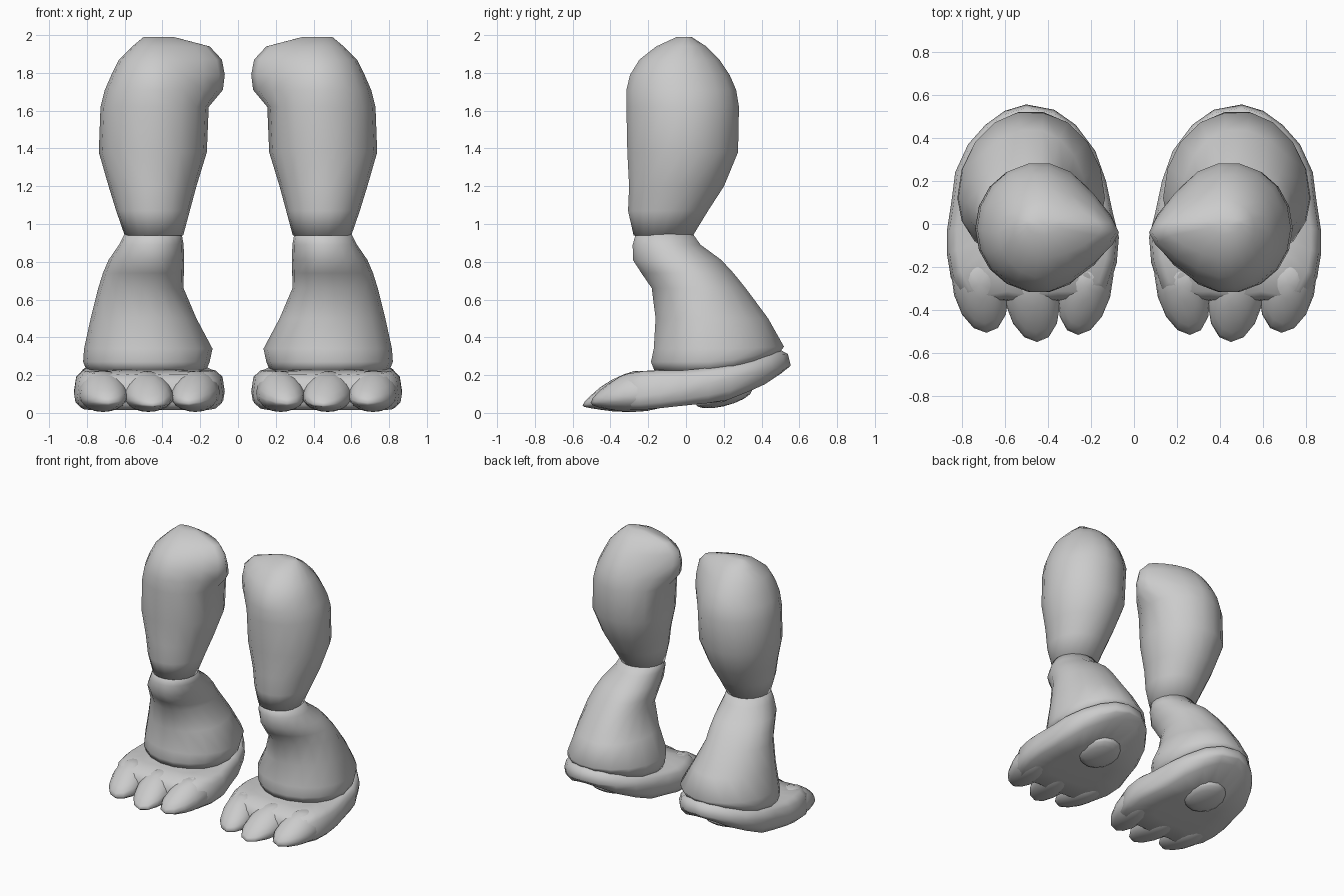
import bpy, bmesh, math


def finish(name, bm):
    """Turn a bmesh into a smooth object mirrored to the other leg."""
    bmesh.ops.recalc_face_normals(bm, faces=bm.faces)
    for f in bm.faces:
        f.smooth = True
    me = bpy.data.meshes.new(name)
    bm.to_mesh(me)
    bm.free()
    ob = bpy.data.objects.new(name, me)
    bpy.context.collection.objects.link(ob)
    ob.modifiers.new("mirror", 'MIRROR').use_mirror_merge = False
    return ob


def loft(name, rings):
    """Skin a list of equal-length point rings, with capped ends."""
    bm = bmesh.new()
    rows = [[bm.verts.new(p) for p in r] for r in rings]
    n = len(rows[0])
    for a, b in zip(rows, rows[1:]):
        for i in range(n):
            j = (i + 1) % n
            bm.faces.new((a[i], a[j], b[j], b[i]))
    for row in (rows[0], rows[-1]):
        mid = bm.verts.new(sum((v.co for v in row), row[0].co * 0) / n)
        for i in range(n):
            bm.faces.new((row[i], row[(i + 1) % n], mid))
    return finish(name, bm)


def ring(z, x0, x1, y0, y1, cx, cy, power=2.0, lift=0.0, n=18):
    """Lopsided oval; power shapes the inner (-x) half, lift raises the back."""
    pts = []
    for i in range(n):
        a = 2 * math.pi * i / n
        c, s = math.cos(a), math.sin(a)
        e = 2 / power if c < -1e-6 else 1
        c, s = math.copysign(abs(c) ** e, c), math.copysign(abs(s) ** e, s)
        x = cx + c * (x1 - cx if c > 0 else cx - x0)
        y = cy + s * (y1 - cy if s > 0 else cy - y0)
        pts.append((x, y, z + lift * max(0, y - 0.2) / 0.3))
    return pts


def interp(table, y):
    if y <= table[0][0]:
        return table[0][1]
    for (a, p), (b, q) in zip(table, table[1:]):
        if y <= b:
            return p + (q - p) * (y - a) / (b - a)
    return table[-1][1]


# Shins, with the knob on the inner side of the knee
loft("shin", [
    ring(0.94, 0.29, 0.60, -0.28, 0.04, 0.45, -0.12),
    ring(1.07, 0.255, 0.645, -0.31, 0.12, 0.45, -0.09),
    ring(1.20, 0.22, 0.685, -0.305, 0.205, 0.45, -0.05),
    ring(1.38, 0.165, 0.737, -0.315, 0.28, 0.45, -0.02),
    ring(1.62, 0.155, 0.728, -0.32, 0.285, 0.44, -0.02),
    ring(1.71, 0.08, 0.705, -0.32, 0.27, 0.43, -0.03, 1.5),
    ring(1.79, 0.07, 0.67, -0.30, 0.235, 0.42, -0.04, 1.4),
    ring(1.87, 0.085, 0.63, -0.25, 0.18, 0.42, -0.04, 1.4),
    ring(1.94, 0.15, 0.56, -0.16, 0.11, 0.42, -0.02, 1.5),
    ring(1.99, 0.34, 0.50, -0.05, 0.03, 0.43, 0.0),
])

# Lower legs flaring back to the heel
loft("lower_leg", [
    ring(0.22, 0.17, 0.80, -0.17, 0.49, 0.48, 0.12, lift=0.09),
    ring(0.27, 0.15, 0.82, -0.19, 0.51, 0.48, 0.12, lift=0.06),
    ring(0.34, 0.135, 0.815, -0.175, 0.525, 0.48, 0.12, lift=0.01),
    ring(0.50, 0.22, 0.78, -0.165, 0.44, 0.47, 0.10),
    ring(0.66, 0.288, 0.74, -0.185, 0.32, 0.46, 0.07),
    ring(0.74, 0.287, 0.715, -0.24, 0.255, 0.45, 0.03),
    ring(0.81, 0.285, 0.685, -0.285, 0.19, 0.45, -0.03),
    ring(0.89, 0.288, 0.63, -0.285, 0.08, 0.45, -0.10),
    ring(0.96, 0.30, 0.595, -0.265, 0.03, 0.445, -0.12),
])

# Feet: outline scaled about its centre at several heights
outline = [(0.07, -0.06), (0.08, -0.18), (0.12, -0.31), (0.21, -0.36), (0.34, -0.36),
           (0.48, -0.38), (0.60, -0.36), (0.72, -0.38), (0.80, -0.35), (0.85, -0.25),
           (0.868, -0.14), (0.868, -0.03), (0.845, 0.12), (0.83, 0.24), (0.77, 0.37),
           (0.69, 0.46), (0.60, 0.525), (0.50, 0.555), (0.37, 0.53), (0.27, 0.46),
           (0.18, 0.34), (0.13, 0.20), (0.10, 0.06)]
sole = [(-0.55, 0.01), (-0.2, 0.018), (0.0, 0.04), (0.2, 0.06), (0.4, 0.14), (0.55, 0.24)]
edge = [(-0.55, 0.07), (-0.2, 0.09), (0.0, 0.125), (0.3, 0.20), (0.55, 0.25)]
top = [(-0.55, 0.08), (-0.47, 0.14), (-0.36, 0.19), (-0.26, 0.222), (0.0, 0.225),
       (0.3, 0.26), (0.5, 0.34)]


def foot_ring(scale, table, mix=1.0):
    pts = []
    for x, y in outline:
        px, py = 0.48 + (x - 0.48) * scale, 0.03 + (y - 0.03) * scale
        z = interp(table, py) * mix + interp(edge, py) * (1 - mix)
        pts.append((px, py, z))
    return pts


loft("foot", [foot_ring(0.5, sole), foot_ring(0.9, sole), foot_ring(0.98, sole, 0.6),
              foot_ring(1.0, edge), foot_ring(0.97, top, 0.7),
              foot_ring(0.88, top), foot_ring(0.6, top)])


def toe(name, cx, cy, rx, ry, turn):
    bm = bmesh.new()
    bmesh.ops.create_uvsphere(bm, u_segments=14, v_segments=10, radius=1)
    for v in bm.verts:
        sx, sy, sz = v.co
        x = cx + sx * rx + turn * sy
        y = cy + sy * ry
        h = interp(top, y) + 0.005
        t = 0.42 + (0.58 if sz > 0 else 0.42) * sz
        v.co = (x, y, 0.005 + (h - 0.005) * t)
    finish(name, bm)


# Three toes per foot
toe("inner_toe", 0.225, -0.29, 0.125, 0.225, -0.035)
toe("middle_toe", 0.475, -0.32, 0.13, 0.228, 0.025)
toe("outer_toe", 0.715, -0.28, 0.13, 0.225, 0.03)

# Round pad under the heel
bm = bmesh.new()
bmesh.ops.create_uvsphere(bm, u_segments=14, v_segments=8, radius=1)
for v in bm.verts:
    v.co = (0.48 + v.co.x * 0.15, 0.2 + v.co.y * 0.15,
            0.085 + v.co.z * 0.05 + v.co.y * 0.035)
finish("heel_pad", bm)
